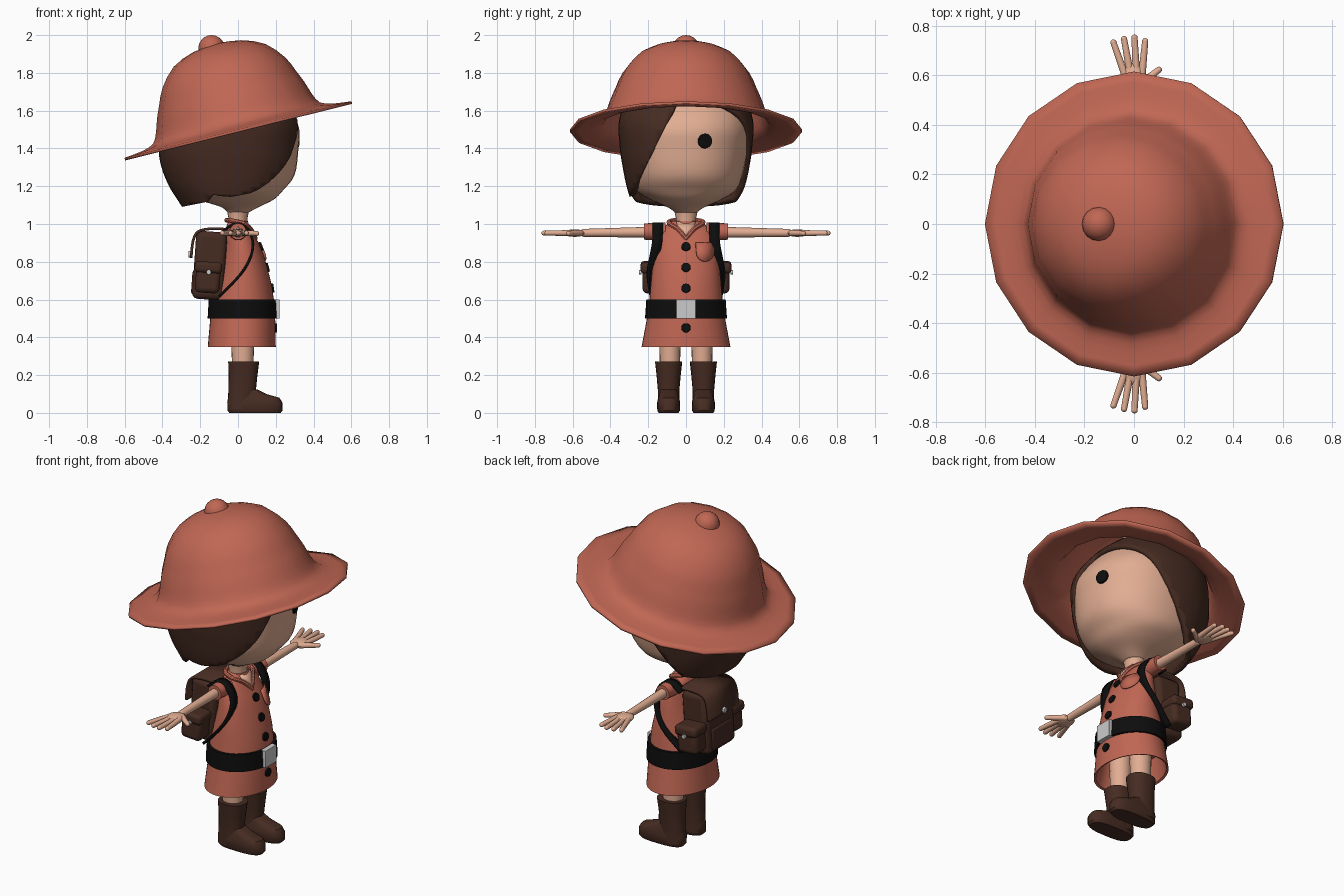
import bpy, bmesh, math
from mathutils import Vector, Matrix

if "Cube" in bpy.data.objects:
    bpy.data.objects.remove(bpy.data.objects["Cube"])


def material(name, rgb):
    m = bpy.data.materials.new(name)
    m.diffuse_color = (*rgb, 1)
    m.use_nodes = True
    m.node_tree.nodes["Principled BSDF"].inputs["Base Color"].default_value = m.diffuse_color
    return m


RED = material("brick red cloth", (0.53, 0.135, 0.088))
SKIN = material("skin", (0.76, 0.42, 0.29))
BROWN = material("dark brown", (0.062, 0.025, 0.016))
BLACK = material("black", (0.004, 0.004, 0.004))
GREY = material("light grey metal", (0.6, 0.6, 0.6))


def finish(name, bm, mat):
    me = bpy.data.meshes.new(name)
    bm.to_mesh(me)
    bm.free()
    ob = bpy.data.objects.new(name, me)
    bpy.context.collection.objects.link(ob)
    me.materials.append(mat)
    return ob


def solidify(ob, t, offset=-1):
    m = ob.modifiers.new("thickness", 'SOLIDIFY')
    m.thickness, m.offset = t, offset


def spline(pts, steps):
    """Catmull-Rom subdivision of a list of tuples."""
    p = [Vector(q) for q in pts]
    out = []
    for i in range(len(p) - 1):
        a, b, c, d = p[max(i - 1, 0)], p[i], p[i + 1], p[min(i + 2, len(p) - 1)]
        for k in range(steps):
            t = k / steps
            out.append(b + (c - a) * (t / 2) + (a * 2 - b * 5 + c * 4 - d) * (t * t / 2)
                       + (b * 3 - a - c * 3 + d) * (t ** 3 / 2))
    return out + [p[-1]]


def loft(secs, n=32, e=2.0, steps=1, bottom=True, top=True, y=0):
    """Stack of superellipse rings given as (z, centre x, radius x, radius y)."""
    bm = bmesh.new()
    rings = []
    for z, cx, rx, ry in spline(secs, steps):
        ring = []
        for i in range(n):
            a = math.tau * i / n
            c, s = math.cos(a), math.sin(a)
            ring.append(bm.verts.new((cx + rx * math.copysign(abs(c) ** (2 / e), c),
                                      y + ry * math.copysign(abs(s) ** (2 / e), s), z)))
        rings.append(ring)
    for r, q in zip(rings, rings[1:]):
        for i in range(n):
            j = (i + 1) % n
            bm.faces.new((r[i], r[j], q[j], q[i]))
    if bottom:
        bm.faces.new(rings[0][::-1])
    if top:
        bm.faces.new(rings[-1])
    return bm


def surf(secs, y, z, e=2.0):
    """Point on the +x side of a loft."""
    for a, b in zip(secs, secs[1:]):
        if a[0] <= z <= b[0]:
            t = (z - a[0]) / (b[0] - a[0])
            cx, rx, ry = [a[k] + (b[k] - a[k]) * t for k in (1, 2, 3)]
            return Vector((cx + rx * max(0, 1 - (abs(y) / ry) ** e) ** (1 / e), y, z))


def disc(name, mat, p, normal, r, depth):
    bm = bmesh.new()
    m = Matrix.Translation(p) @ normal.to_track_quat('Z', 'Y').to_matrix().to_4x4()
    bmesh.ops.create_cone(bm, cap_ends=True, segments=20, radius1=r, radius2=r * 0.9, depth=depth, matrix=m)
    return finish(name, bm, mat)


def surf_disc(name, mat, secs, y, z, r, e=2.0):
    d = 0.02
    n = (surf(secs, y + d, z, e) - surf(secs, y - d, z, e)).cross(surf(secs, y, z + d, e) - surf(secs, y, z - d, e))
    return disc(name, mat, surf(secs, y, z, e), n, r, 0.018)


def patch(name, mat, secs, centre, outline, lift):
    """Thin plate laid on a loft surface, outline in (y, z)."""
    bm = bmesh.new()
    up = Vector((lift, 0, 0))
    c = bm.verts.new(surf(secs, *centre) + up)
    vs = [bm.verts.new(surf(secs, *q) + up) for q in outline]
    for i in range(len(vs)):
        bm.faces.new((c, vs[i], vs[(i + 1) % len(vs)]))
    ob = finish(name, bm, mat)
    solidify(ob, 0.009)


def tube(bm, p, q, r0, r1, n=14):
    """Round-ended limb between two points."""
    p, q = Vector(p), Vector(q)
    d = q - p
    m = Matrix.Translation((p + q) / 2) @ d.to_track_quat('Z', 'Y').to_matrix().to_4x4()
    bmesh.ops.create_cone(bm, cap_ends=False, segments=n, radius1=r0, radius2=r1, depth=d.length, matrix=m)
    for c, r in ((p, r0), (q, r1)):
        bmesh.ops.create_uvsphere(bm, u_segments=n, v_segments=8, radius=r, matrix=Matrix.Translation(c))


def ribbon(name, mat, pts, half, thick, steps=5):
    bm = bmesh.new()
    w = Vector((0, half, 0))
    rows = [(bm.verts.new(p - w), bm.verts.new(p + w)) for p in spline(pts, steps)]
    for a, b in zip(rows, rows[1:]):
        bm.faces.new((a[0], a[1], b[1], b[0]))
    ob = finish(name, bm, mat)
    solidify(ob, thick, 0)


def box(name, mat, loc, size, bevel, tilt=0.0):
    bm = bmesh.new()
    m = Matrix.Translation(loc) @ Matrix.Rotation(tilt, 4, 'Y') @ Matrix.Diagonal((*size, 1))
    bmesh.ops.create_cube(bm, size=1, matrix=m)
    ob = finish(name, bm, mat)
    b = ob.modifiers.new("bevel", 'BEVEL')
    b.width, b.segments = bevel, 3
    return ob


# Hat: 16-sided dome with a wide brim, tilted back
hat = finish("hat", loft([(0, 0, .62, .615), (.012, 0, .52, .52), (.035, 0, .455, .455), (.09, 0, .425, .425),
                          (.16, 0, .402, .402), (.23, 0, .372, .372), (.31, 0, .335, .335), (.405, 0, .25, .25),
                          (.455, 0, .13, .13), (.47, 0, .01, .01)], n=16, steps=2, bottom=False), RED)
solidify(hat, 0.014)
hat.location = (0, 0, 1.5)
hat.rotation_euler = (0, math.radians(-14), 0)
bm = bmesh.new()
bmesh.ops.create_uvsphere(bm, u_segments=16, v_segments=10, radius=0.07, matrix=Matrix.Translation((-.14, 0, 1.93)))
finish("hat_button", bm, RED)

# Head, neck and the one visible eye
HEAD = [(1.06, 0, .055, .055), (1.09, .01, .1, .1), (1.13, -.01, .2, .19), (1.18, -.015, .255, .265),
        (1.26, -.025, .325, .3), (1.4, -.035, .355, .328), (1.52, -.03, .35, .335), (1.65, -.07, .3, .3),
        (1.8, -.1, .2, .2), (1.88, -.11, .06, .06)]
finish("head", loft(HEAD, n=40, e=2.2, steps=4), SKIN)
finish("neck", loft([(.93, 0, .05, .055), (1.03, 0, .05, .053), (1.08, 0, .06, .065)], n=20), SKIN)
surf_disc("eye", BLACK, HEAD, .1, 1.44, .042, 2.2)

# Hair: shell around the head with the face opening and a slanted hem cut out
bm = loft([(1.05, -.03, .24, .265), (1.12, -.04, .275, .29), (1.2, -.045, .32, .315), (1.3, -.045, .36, .335),
           (1.4, -.045, .375, .35), (1.55, -.04, .365, .355), (1.68, -.07, .305, .305), (1.75, -.09, .25, .25)],
          n=40, e=2.2, steps=4, bottom=False)
cuts = [(Vector((0, -.06, 1.62)), Vector((0, 1, -.5))),        # sweeping fringe
        (Vector((-.15, 0, 1.13)), Vector((1, 0, -.75))),       # swept side
        (Vector((-.3, 0, 1.09)), Vector((.2, 0, -1)))]         # hem
for co, no in cuts:
    bmesh.ops.bisect_plane(bm, geom=bm.verts[:] + bm.edges[:] + bm.faces[:], plane_co=co, plane_no=no)
gone = []
for f in bm.faces:
    fringe, side, hem = [(f.calc_center_median() - co).dot(no) > 0 for co, no in cuts]
    if hem or (fringe and side):
        gone.append(f)
bmesh.ops.delete(bm, geom=gone, context='FACES')
solidify(finish("hair", bm, BROWN), 0.03)

# Tunic: open skirt with inner wall, then the outer surface up to the neck
TUNIC = [(.35, .02, .18, .235), (.5, .025, .172, .207), (.6, .025, .165, .193), (.68, .03, .148, .187),
         (.75, .03, .13, .18), (.83, .028, .11, .17), (.9, .02, .09, .16), (.96, .006, .068, .142),
         (.99, 0, .06, .11), (1.015, 0, .052, .07)]
finish("tunic", loft([(.5, .02, .15, .18), (.355, .02, .168, .222)] + TUNIC, n=40), RED)
patch("neck_opening", SKIN, TUNIC, (0, .975), [(0, .925), (.045, .985), (.05, 1.012), (-.05, 1.012), (-.045, .985)], .009)
for s in (-1, 1):
    bm = bmesh.new()
    path = spline([(-.06, 0, 1.02), (-.035, s * .07, 1.018), (.025, s * .09, 1.005),
                   (.066, s * .045, .975), (.092, 0, .925)], 4)
    for a, b in zip(path, path[1:]):
        tube(bm, a, b, .012, .012, 8)
    finish("collar", bm, RED)
for z in (.88, .77, .66, .45):
    surf_disc("coat_button", BLACK, TUNIC, 0, z, .026)
patch("chest_pocket", RED, TUNIC, (.1, .86), [(.05, .9), (.1, .9), (.145, .9)] +
      [(.1 + .047 * math.cos(a), .85 - .05 * math.sin(a)) for a in [math.pi * k / 8 for k in range(9)]], .009)

# Belt and buckle
finish("belt", loft([(.5, .025, .16, .19), (.5, .025, .186, .217), (.6, .025, .18, .21), (.6, .025, .155, .185)],
                    n=40, bottom=False, top=False), BLACK)
box("belt_buckle", GREY, (.205, 0, .55), (.03, .105, .102), .003)

# Arms, hands, sleeves, legs, boots and pack straps on both sides
for s in (-1, 1):
    bm = bmesh.new()
    tube(bm, (0, s * .13, .957), (0, s * .54, .953), .03, .021)
    finish("arm", bm, SKIN)
    bm = bmesh.new()
    m = Matrix.Translation((-.003, s * .59, .952)) @ Matrix.Diagonal((.05, .06, .02, 1))
    bmesh.ops.create_uvsphere(bm, u_segments=16, v_segments=10, radius=1, matrix=m)
    for x0, x1, y1 in ((-.036, -.083, .732), (-.014, -.04, .746), (.01, .002, .752), (.032, .045, .737)):
        tube(bm, (x0, s * .6, .952), (x1, s * y1, .952), .016, .013, 10)
    tube(bm, (.02, s * .56, .952), (.1, s * .622, .95), .017, .013, 10)
    finish("hand", bm, SKIN)
    bm = bmesh.new()
    m = Matrix.Translation((0, s * .165, .96)) @ Matrix.Rotation(-s * math.pi / 2, 4, 'X')
    bmesh.ops.create_cone(bm, cap_ends=True, segments=20, radius1=.048, radius2=.043, depth=.115, matrix=m)
    finish("sleeve", bm, RED)
    finish("leg", loft([(.2, .025, .055, .052), (.35, .025, .06, .056), (.5, .025, .065, .06)], n=20, y=s * .085), SKIN)
    finish("boot_shaft", loft([(.02, .02, .075, .058), (.12, .022, .073, .057), (.2, .027, .076, .064),
                               (.272, .03, .082, .072), (.272, .03, .07, .06)], n=24, e=2.3, y=s * .092), BROWN)
    foot = finish("boot_foot", loft([(0, .09, .136, .052), (.012, .09, .146, .06), (.055, .089, .146, .061),
                                     (.08, .083, .136, .056), (.1, .05, .1, .05), (.125, .03, .07, .045)],
                                    n=28, e=2.8, y=s * .092), BROWN)
    ribbon("pack_strap", BLACK, [(-.08, s * .15, .96), (-.02, s * .15, 1.0), (.04, s * .15, .985),
                                 (.078, s * .152, .91), (.065, s * .168, .82), (.01, s * .182, .73),
                                 (-.1, s * .165, .615)], .027, .014)
    # Side pouches of the backpack, each with flap and stud
    box("side_pouch", BROWN, (-.16, s * .175, .705), (.13, .11, .14), .025, .07)
    box("side_pouch_flap", BROWN, (-.157, s * .18, .77), (.145, .122, .06), .02, .07)
    disc("pouch_stud", GREY, (-.155, s * .242, .745), Vector((0, s, 0)), .013, .012)

# Backpack with a lid folded over the back
box("backpack", BROWN, (-.15, 0, .78), (.165, .27, .36), .03, .07)
ribbon("backpack_lid", BROWN, [(-.06, 0, .972), (-.14, 0, .975), (-.21, 0, .96), (-.238, 0, .91),
                               (-.248, 0, .82)], .142, .014)
box("backpack_front_pocket", BROWN, (-.225, 0, .69), (.04, .2, .13), .015, .07)
disc("lid_stud", GREY, (-.256, 0, .84), Vector((-1, 0, 0)), .018, .014)

# Smooth shading that keeps sharp edges
bpy.ops.object.select_all(action='DESELECT')
for ob in bpy.context.scene.objects:
    ob.select_set(True)
    bpy.context.view_layer.objects.active = ob
bpy.ops.object.shade_smooth_by_angle(angle=math.radians(40))
